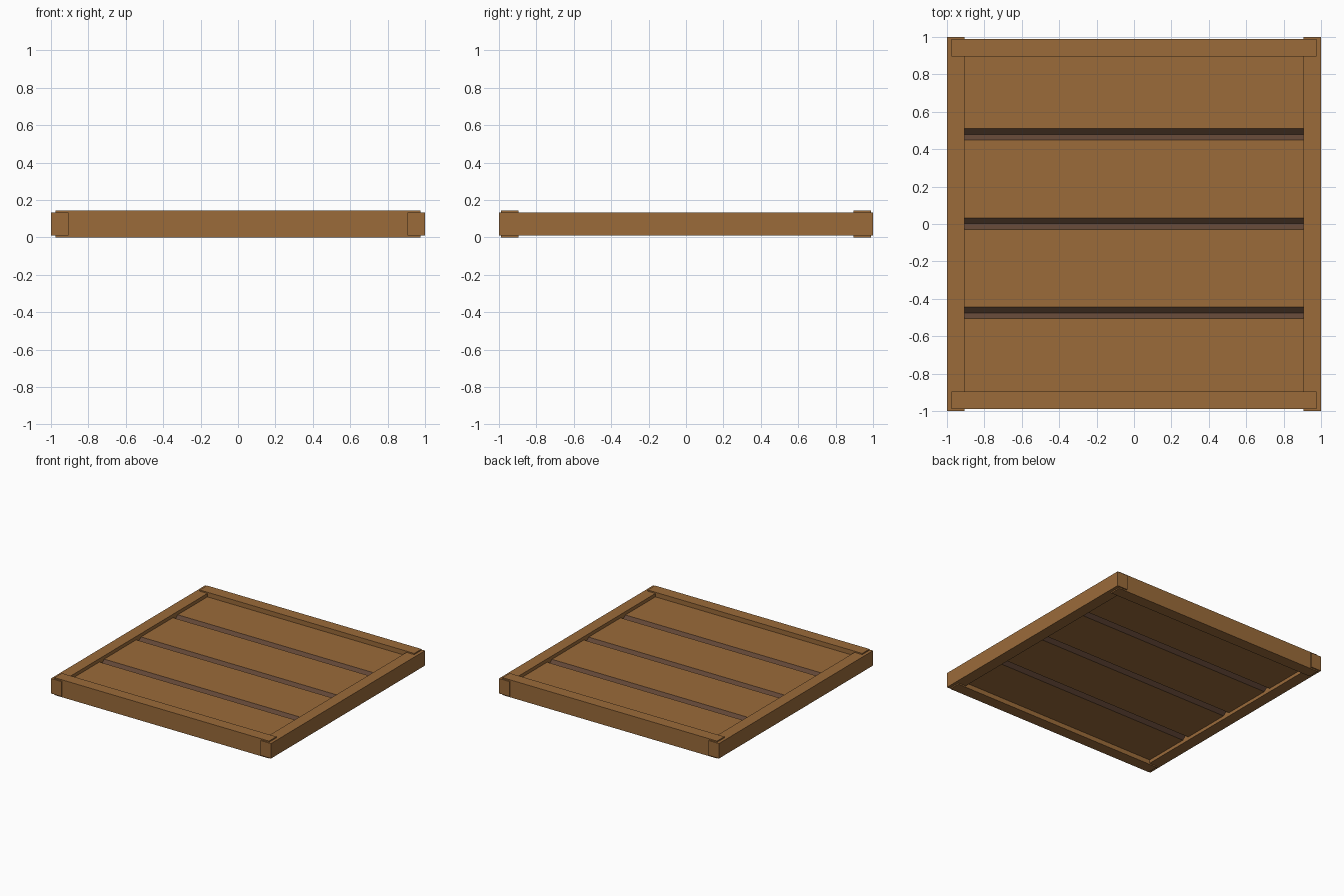
import bpy, bmesh

if "Cube" in bpy.data.objects:
    bpy.data.objects.remove(bpy.data.objects["Cube"])

def material(name, rgb):
    m = bpy.data.materials.new(name)
    m.diffuse_color = (*rgb, 1)
    m.use_nodes = True
    m.node_tree.nodes["Principled BSDF"].inputs["Base Color"].default_value = m.diffuse_color
    return m

wood = material("warm wood", (0.328, 0.147, 0.042))
dark = material("dark groove wood", (0.118, 0.060, 0.036))

def finish(name, bm, mats):
    bmesh.ops.recalc_face_normals(bm, faces=bm.faces)
    me = bpy.data.meshes.new(name)
    bm.to_mesh(me)
    bm.free()
    for m in mats:
        me.materials.append(m)
    ob = bpy.data.objects.new(name, me)
    bpy.context.collection.objects.link(ob)
    return ob

def box(name, x0, x1, y0, y1, z0, z1):
    bm = bmesh.new()
    bmesh.ops.create_cube(bm, size=1)
    for v in bm.verts:
        v.co = ((x0 + x1) / 2 + v.co.x * (x1 - x0),
                (y0 + y1) / 2 + v.co.y * (y1 - y0),
                (z0 + z1) / 2 + v.co.z * (z1 - z0))
    return finish(name, bm, [wood])

# Frame: long side rails, and slightly thicker end rails lapped over them
box("left_rail", -1, -0.905, -1, 1, 0.01, 0.133)
box("right_rail", 0.905, 1, -1, 1, 0.01, 0.133)
box("front_rail", -0.975, 0.975, -0.99, -0.895, 0, 0.143)
box("back_rail", -0.975, 0.975, 0.895, 0.99, 0, 0.143)

# Planks: chamfered long edges form dark V grooves where they meet
BOTTOM, TOP, HALF, DEPTH, XW = 0.038, 0.105, 0.031, 0.025, 0.92

def plank(name, y0, y1, cham0, cham1):
    a, b = (HALF if cham0 else 0), (HALF if cham1 else 0)
    profile = [(y0 + a, TOP), (y0, TOP - DEPTH), (y0, BOTTOM + DEPTH), (y0 + a, BOTTOM),
               (y1 - b, BOTTOM), (y1, BOTTOM + DEPTH), (y1, TOP - DEPTH), (y1 - b, TOP)]
    bm = bmesh.new()
    face = bm.faces.new([bm.verts.new((-XW, y, z)) for y, z in profile])
    new = bmesh.ops.extrude_face_region(bm, geom=[face])["geom"]
    bmesh.ops.translate(bm, vec=(2 * XW, 0, 0),
                        verts=[g for g in new if isinstance(g, bmesh.types.BMVert)])
    bm.normal_update()
    # Sloping and edge faces are dark, flat faces are plain wood
    for f in bm.faces:
        f.material_index = 1 if abs(f.normal.y) > 0.2 else 0
    return finish(name, bm, [wood, dark])

edges = [-0.92, -0.475, 0.002, 0.479, 0.92]
for i in range(4):
    plank(f"plank_{i + 1}", edges[i], edges[i + 1], i > 0, i < 3)
